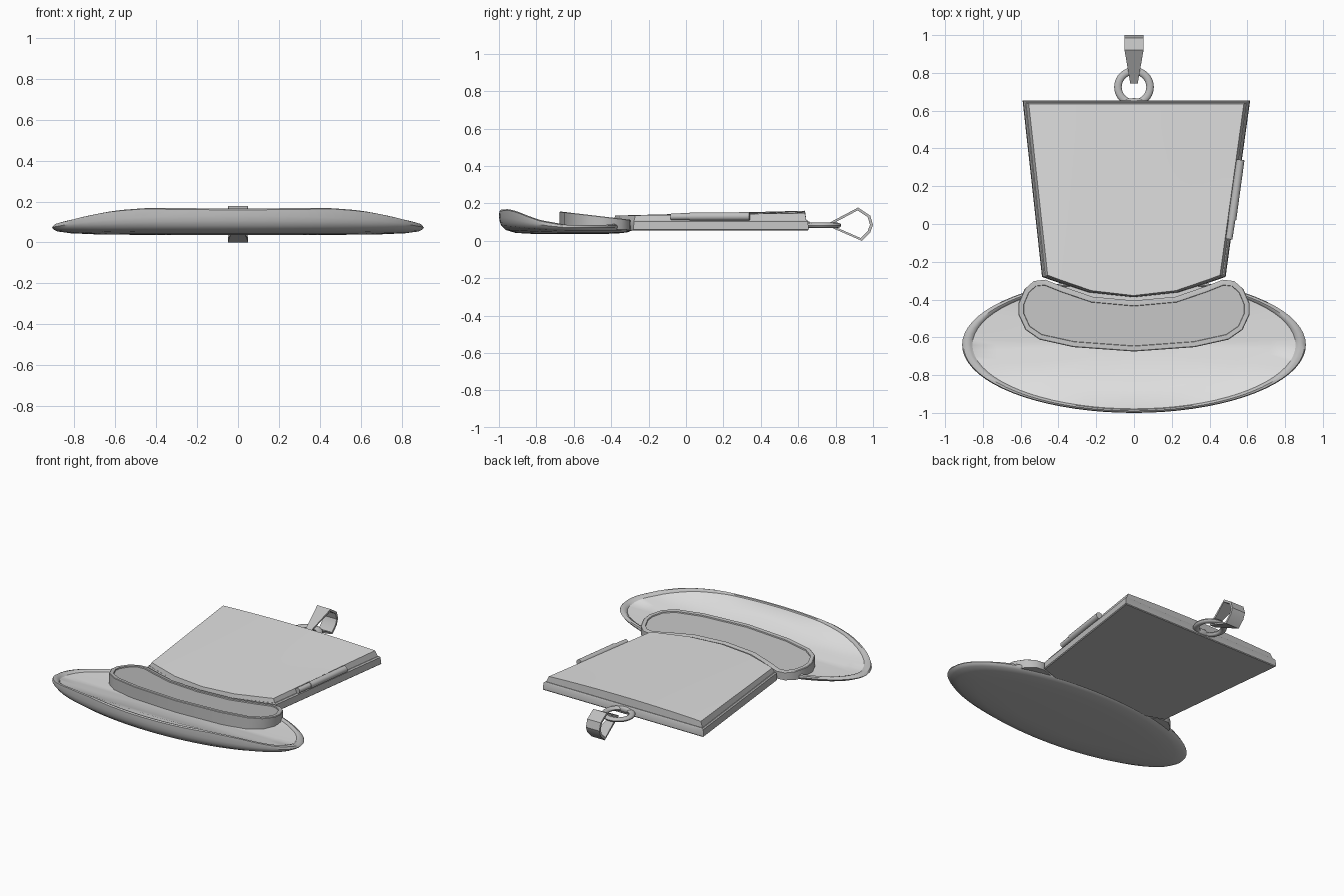
import bpy, bmesh, math
from mathutils import Vector

if "Cube" in bpy.data.objects:
    bpy.data.objects.remove(bpy.data.objects["Cube"])

def material(name, v):
    m = bpy.data.materials.new(name)
    m.diffuse_color = (v, v, v, 1)
    m.use_nodes = True
    m.node_tree.nodes["Principled BSDF"].inputs["Base Color"].default_value = m.diffuse_color
    return m

LIGHT = material("light enamel", 0.75)
METAL = material("grey metal", 0.52)

def finish(name, bm, angle=35):
    bmesh.ops.recalc_face_normals(bm, faces=bm.faces)
    me = bpy.data.meshes.new(name)
    bm.to_mesh(me)
    bm.free()
    me.materials.append(METAL)
    me.materials.append(LIGHT)
    ob = bpy.data.objects.new(name, me)
    bpy.context.collection.objects.link(ob)
    bpy.ops.object.select_all(action='DESELECT')
    bpy.context.view_layer.objects.active = ob
    ob.select_set(True)
    bpy.ops.object.shade_smooth_by_angle(angle=math.radians(angle))
    return ob

def interp(table, v):
    if v <= table[0][0]:
        return table[0][1]
    for (a, p), (b, q) in zip(table, table[1:]):
        if v <= b:
            return p + (q - p) * (v - a) / (b - a)
    return table[-1][1]

def loft(bm, rings, closed=False, light_from=None):
    """Bridge rings of points; cap both ends unless the rings form a closed tube."""
    rows = [[bm.verts.new(p) for p in r] for r in rings]
    n = len(rows[0])
    pairs = list(zip(rows, rows[1:])) + ([(rows[-1], rows[0])] if closed else [])
    for k, (a, b) in enumerate(pairs):
        for i in range(n):
            j = (i + 1) % n
            f = bm.faces.new((a[i], a[j], b[j], b[i]))
            f.material_index = int(light_from is not None and k >= light_from)
    if not closed:
        bm.faces.new(rows[0][::-1])
        f = bm.faces.new(rows[-1])
        f.material_index = int(light_from is not None)

# Brim: curled oval dish with a rolled rim
TOP = [(-1, .165), (-.95, .170), (-.9, .157), (-.85, .136), (-.78, .111),
       (-.64, .086), (-.45, .084), (-.28, .098)]
MID = [(-1, .130), (-.93, .118), (-.85, .100), (-.74, .080), (-.64, .071), (-.28, .072)]

def brim_ring(s, zfun, n=72):
    pts = []
    for i in range(n):
        t = 2 * math.pi * i / n
        y = -.64 + .36 * s * math.sin(t)
        pts.append((.91 * s * math.cos(t), y, zfun(y)))
    return pts

rings = []
for s, f in ((.05, 0), (.5, .02), (.75, .08), (.9, .25), (.97, .5), (.99, .75)):
    rings.append(brim_ring(s, lambda y: .036 + (interp(MID, y) - .036) * f))
rings.append(brim_ring(1, lambda y: interp(MID, y)))
for s, d in ((.993, .006), (.97, 0), (.95, .004), (.94, .012), (.8, .014),
             (.65, .015), (.4, .016), (.05, .016)):
    rings.append(brim_ring(s, lambda y: interp(TOP, y) - d))
bm = bmesh.new()
loft(bm, rings, light_from=10)
finish("brim", bm, 40)

# Crown: tapered case and slightly domed lid
FOOT = [(-1, -.28), (-.86, -.305), (-.5, -.362), (0, -.388), (.5, -.362), (.86, -.305), (1, -.28)]

def crown_point(u, v, d):
    y0 = interp(FOOT, u) + d * .3
    y = y0 + (.655 - d * .6 - y0) * v
    w = (y + .28) / .935
    left, right = -.487 - .103 * w + d, .485 + .13 * w - d
    return left + (right - left) * (u + 1) / 2, y

US = [i / 8 - 1 for i in range(17)]

def case_ring(d, z):
    return [(*crown_point(u, 0, d), z) for u in US] + \
           [(*crown_point(u, 1, d), z) for u in US[::-1]]

bm = bmesh.new()
loft(bm, [case_ring(.006, .055), case_ring(0, .06), case_ring(.004, .104), case_ring(.012, .111)])
finish("crown_case", bm)

bm = bmesh.new()
grid = []
for j in range(9):
    row = []
    for u in US:
        x, y = crown_point(u, j / 8, .031)
        w = (y + .38) / 1.02
        row.append(bm.verts.new((x, y, .135 + .026 * w - .013 * w * u * u)))
    grid.append(row)
for a, b in zip(grid, grid[1:]):
    for i in range(16):
        bm.faces.new((a[i], a[i + 1], b[i + 1], b[i])).material_index = 1
edges = [e for e in bm.edges if e.is_boundary]
ext = bmesh.ops.extrude_edge_only(bm, edges=edges)["geom"]
for g in ext:
    if isinstance(g, bmesh.types.BMVert):
        g.co = (.01 + (g.co.x - .01) * 1.03, .15 + (g.co.y - .15) * 1.015, .108)
    elif isinstance(g, bmesh.types.BMFace):
        g.material_index = 0
finish("crown_lid", bm)

# Hat band: kidney-shaped tray with a raised rim
HALF = [(0, -.405), (.22, -.385), (.38, -.33), (.47, -.295), (.53, -.302), (.58, -.345),
        (.612, -.42), (.612, -.48), (.575, -.56), (.5, -.612), (.32, -.652), (0, -.675)]
outline = [Vector(p) for p in HALF] + [Vector((-x, y)) for x, y in HALF[-2:0:-1]]

def inset(pts, d):
    out = []
    for i, p in enumerate(pts):
        a = (p - pts[i - 1]).normalized()
        b = (pts[(i + 1) % len(pts)] - p).normalized()
        t = (a + b).normalized()
        out.append(p + Vector((t.y, -t.x)) * d)
    return out

def band_ring(d, drop):
    return [(p.x, p.y, .113 + .118 * (-p.y - .3) - drop) for p in inset(outline, d)]

bm = bmesh.new()
loft(bm, [[(p.x, p.y, .06) for p in outline], band_ring(0, .003), band_ring(.004, 0),
          band_ring(.028, 0), band_ring(.03, .007)])
finish("hat_band", bm)

# Hinge barrel on the right edge of the lid
def rod(name, a, b, r):
    a, b = Vector(a), Vector(b)
    bm = bmesh.new()
    bmesh.ops.create_cone(bm, cap_ends=True, segments=20, radius1=r, radius2=r, depth=(b - a).length)
    rot = (b - a).to_track_quat('Z', 'Y').to_matrix()
    for v in bm.verts:
        v.co = rot @ v.co + (a + b) / 2
    finish(name, bm)

rod("hinge_barrel", (.519, .02, .13), (.563, .34, .131), .022)
rod("hinge_pin", (.503, -.08, .129), (.519, .025, .13), .018)

# Hanging ring with its small mount
bm = bmesh.new()
loops = []
for i in range(40):
    t = 2 * math.pi * i / 40
    loops.append([((.085 + .02 * math.cos(q)) * math.cos(t), .725 + (.085 + .02 * math.cos(q)) * math.sin(t),
                   .083 + .014 * math.sin(q)) for q in (2 * math.pi * k / 12 for k in range(12))])
loft(bm, loops, closed=True)
finish("hanging_ring", bm)

bm = bmesh.new()
bmesh.ops.create_uvsphere(bm, u_segments=20, v_segments=10, radius=1)
for v in bm.verts:
    v.co = (v.co.x * .06, .652 + v.co.y * .014, .085 + v.co.z * .02)
finish("ring_mount", bm)

# Bail: folded strap that widens toward the chain end
PATH = [(.745, .085), (.92, .178), (.985, .135), (1, .085), (.985, .045), (.94, 0)]
bm = bmesh.new()
loops = []
for y, z in PATH:
    w = interp([(.745, .02), (.92, .05)], y)
    yi, zi = .905 + (y - .905) * .83, .087 + (z - .087) * .83
    loops.append([(-w, y, z), (w, y, z), (w, yi, zi), (-w, yi, zi)])
loft(bm, loops, closed=True)
finish("bail", bm, 25)
